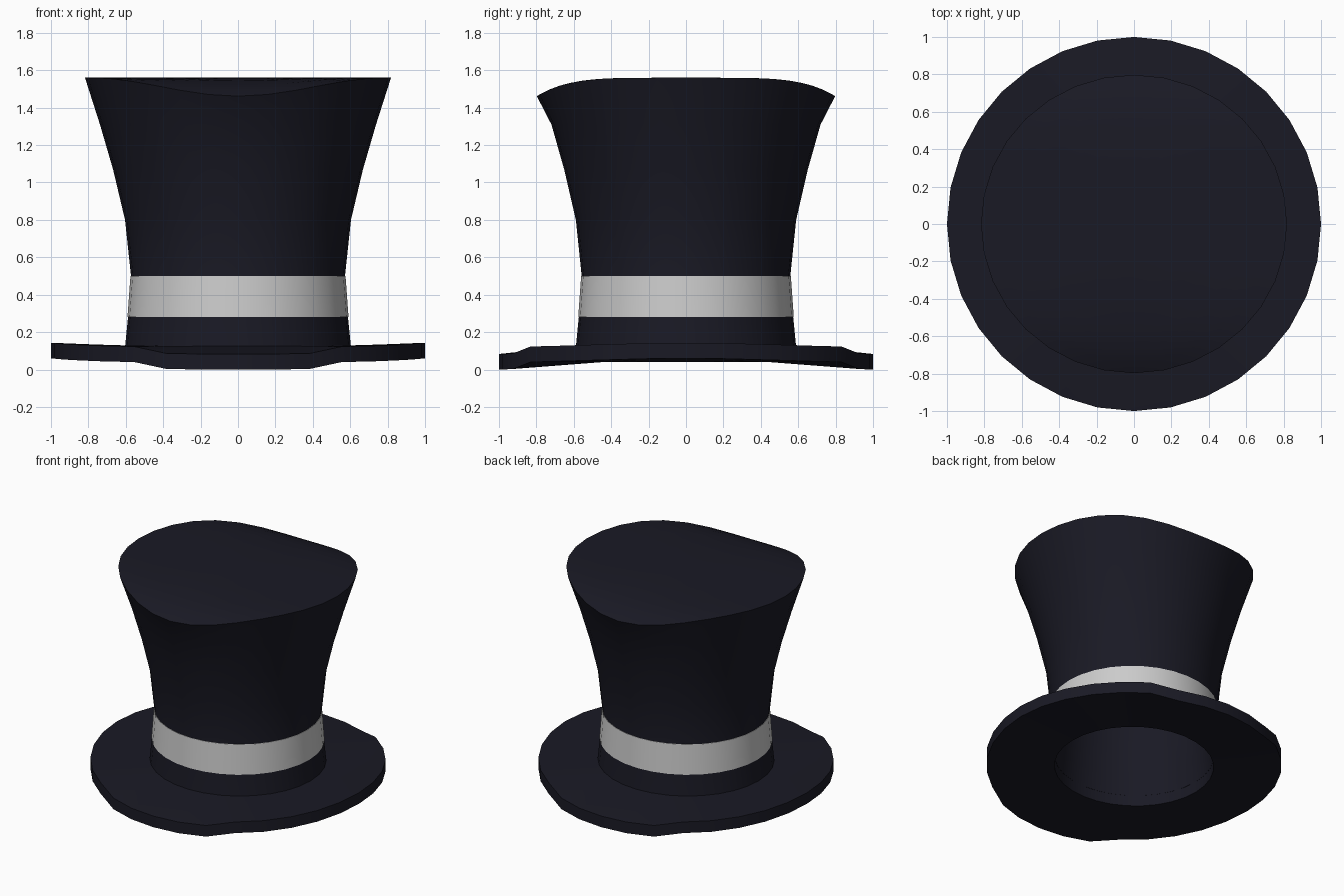
import bpy, bmesh, math

if "Cube" in bpy.data.objects:
    bpy.data.objects.remove(bpy.data.objects["Cube"])

N = 32          # sides of every round part
SQUASH = 0.975  # crown is slightly narrower front to back


def ring(r, z, sy=1.0):
    """One loop of N points; z is a number or a function of (angle, y)."""
    pts = []
    for i in range(N):
        a = 2 * math.pi * i / N
        y = r * sy * math.sin(a)
        pts.append((r * math.cos(a), y, z(a, y) if callable(z) else z))
    return pts


def loft(name, rings, mat=None, closed=False, cap_start=False, cap_end=False):
    """Skin a list of rings into one object."""
    bm = bmesh.new()
    loops = [[bm.verts.new(p) for p in r] for r in rings]
    pairs = list(zip(loops, loops[1:]))
    if closed:
        pairs.append((loops[-1], loops[0]))
    for a, b in pairs:
        for i in range(N):
            j = (i + 1) % N
            bm.faces.new((a[i], a[j], b[j], b[i]))
    if cap_start:
        bm.faces.new(loops[0])
    if cap_end:
        bm.faces.new(loops[-1])
    bmesh.ops.recalc_face_normals(bm, faces=bm.faces)
    me = bpy.data.meshes.new(name)
    bm.to_mesh(me)
    bm.free()
    ob = bpy.data.objects.new(name, me)
    bpy.context.collection.objects.link(ob)
    if mat:
        me.materials.append(mat)
    bpy.ops.object.select_all(action='DESELECT')
    ob.select_set(True)
    bpy.context.view_layer.objects.active = ob
    bpy.ops.object.shade_smooth_by_angle(angle=math.radians(30))
    return ob


felt = bpy.data.materials.new("dark_felt")
felt.diffuse_color = (0.010, 0.010, 0.018, 1)
felt.use_nodes = True
felt.node_tree.nodes["Principled BSDF"].inputs["Base Color"].default_value = felt.diffuse_color


# Crown top: flat across x, drooping at the front and back
def top_z(drop):
    return lambda a, y: 1.56 - drop - 0.1 * min(1, abs(y) / 0.8) ** 5


# Crown: inner ceiling, inner wall, outer wall, then the drooping top
outer = [(0.604, 0.12), (0.588, 0.28), (0.572, 0.50), (0.604, 0.80),
         (0.668, 1.07), (0.738, 1.31)]
inner = [(r - 0.06, z) for r, z in reversed(outer)]
profile = [(s * 0.74, top_z(0.08)) for s in (0.1, 0.5, 0.8, 1)]
profile += inner + outer
profile += [(s * 0.818, top_z(0)) for s in (1, 0.93, 0.85, 0.7, 0.4, 0.1)]
loft("crown", [ring(r, z, SQUASH) for r, z in profile], felt,
     cap_start=True, cap_end=True)

# Hat band: thin closed sleeve hugging the crown
band = [(0.591, 0.28), (0.575, 0.50), (0.565, 0.50), (0.58, 0.28)]
loft("hat_band", [ring(r, z, SQUASH) for r, z in band], closed=True)

# Brim: rim heights every 11.25 degrees, from front/back round to the side
RIM = [0.0, 0.0, 0.003, 0.040, 0.043, 0.048, 0.053, 0.058, 0.06]


def rim_z(up):
    def z(a, y):
        off = math.acos(min(1, abs(math.sin(a))))
        return RIM[round(off / (math.pi / 16))] + up
    return z


loft("brim", [ring(0.545, 0.04, SQUASH), ring(1, rim_z(0)),
              ring(1, rim_z(0.083)), ring(0.60, 0.127, SQUASH),
              ring(0.545, 0.127, SQUASH)], felt, closed=True)
